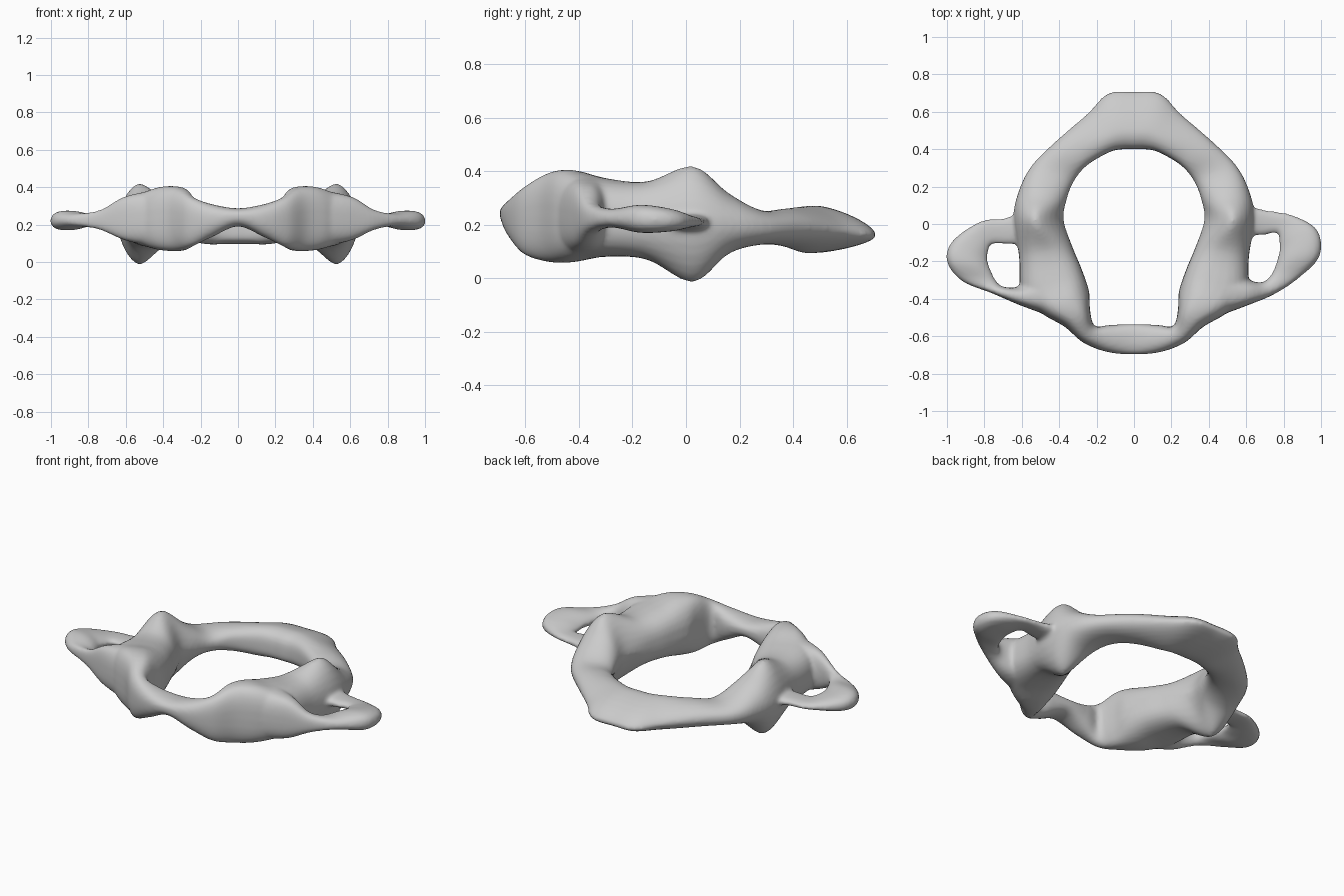
import bpy, bmesh, math
from mathutils import Vector

# Each station: inner x,y, outer x,y, bottom z, edge z, top z,
# crest position (0 inner .. 1 outer), section shape (below 1 boxy, above 1 wedge)
RING = [
    (0, -.535, 0, -.697, .19, .245, .287, .5, .85),
    (.13, -.54, .14, -.685, .135, .235, .308, .5, .85),
    (.21, -.545, .27, -.635, .085, .23, .345, .5, .8),
    (.235, -.46, .37, -.55, .06, .23, .395, .5, .75),
    (.24, -.36, .49, -.48, .06, .22, .405, .55, .75),
    (.28, -.24, .60, -.38, .08, .22, .375, .5, .75),
    (.33, -.12, .615, -.17, .07, .21, .362, .5, .85),
    (.375, .02, .645, .03, -.015, .21, .42, .56, 1.25),
    (.36, .13, .615, .18, .09, .20, .32, .5, 1.0),
    (.32, .23, .545, .315, .125, .19, .255, .5, .9),
    (.25, .315, .41, .45, .12, .19, .26, .4, .95),
    (.13, .385, .25, .59, .095, .175, .27, .3, 1.15),
    (.06, .40, .14, .70, .095, .16, .272, .27, 1.2),
    (0, .40, 0, .71, .095, .16, .272, .27, 1.2),
]
# Side loops around the small openings (the two sides differ slightly)
RIGHT_LOOP = [
    (.52, -.06, .52, .12, .16, .21, .26, .5, .85),
    (.68, -.06, .70, .075, .185, .21, .235, .5, .85),
    (.765, -.05, .84, .05, .19, .21, .235, .5, .85),
    (.775, -.11, .978, -.03, .175, .215, .26, .6, .85),
    (.77, -.17, .993, -.17, .17, .22, .275, .6, .85),
    (.74, -.26, .88, -.29, .19, .22, .26, .5, .85),
    (.69, -.31, .75, -.375, .17, .22, .28, .5, .8),
    (.615, -.30, .62, -.43, .12, .22, .345, .55, .75),
    (.50, -.25, .50, -.475, .09, .22, .375, .55, .75),
]
LEFT_LOOP = [
    (.52, -.10, .52, .10, .16, .21, .26, .5, .85),
    (.65, -.11, .68, .035, .185, .21, .235, .5, .85),
    (.76, -.11, .82, .015, .19, .21, .235, .5, .85),
    (.78, -.17, .97, -.09, .175, .215, .26, .6, .85),
    (.775, -.22, 1.0, -.20, .17, .22, .275, .6, .85),
    (.74, -.30, .92, -.305, .19, .22, .26, .5, .85),
    (.70, -.335, .76, -.37, .17, .22, .28, .5, .8),
    (.615, -.335, .62, -.43, .12, .22, .345, .55, .75),
    (.50, -.28, .50, -.475, .09, .22, .375, .55, .75),
]


def mirror(s):
    return (-s[0], s[1], -s[2]) + tuple(s[3:])


def refine(stations, closed, steps=6):
    """Catmull-Rom interpolation between stations."""
    n = len(stations)
    get = (lambda i: stations[i % n]) if closed else (lambda i: stations[max(0, min(n - 1, i))])
    out = []
    for i in range(n if closed else n - 1):
        a, b, c, d = (get(i + k) for k in (-1, 0, 1, 2))
        for j in range(steps):
            t = j / steps
            out.append([.5 * (2 * q + (r - p) * t + (2 * p - 5 * q + 4 * r - s) * t * t
                              + (3 * q - p - 3 * r + s) * t ** 3)
                        for p, q, r, s in zip(a, b, c, d)])
    if not closed:
        out.append(list(stations[-1]))
    return out


def sweep(bm, stations, closed, sides=28):
    """Skin rounded cross-sections along the stations."""
    loops = []
    for ix, iy, ox, oy, lo, mid, hi, crest, power in refine(stations, closed):
        inner, outer = Vector((ix, iy)), Vector((ox, oy))
        skew = math.log(crest) / math.log(.5)
        loop = []
        for k in range(sides):
            a = 2 * math.pi * k / sides
            u, v = (math.copysign(abs(f) ** power, f) for f in (math.cos(a), math.sin(a)))
            p = inner.lerp(outer, ((u + 1) / 2) ** skew)
            z = mid + v * ((hi - mid) if v > 0 else (mid - lo))
            loop.append(bm.verts.new((p.x, p.y, z)))
        loops.append(loop)
    n = len(loops)
    for i in range(n if closed else n - 1):
        A, B = loops[i], loops[(i + 1) % n]
        for k in range(sides):
            m = (k + 1) % sides
            bm.faces.new((A[k], A[m], B[m], B[k]))
    if not closed:
        bm.faces.new(loops[0])
        bm.faces.new(loops[-1][::-1])


bm = bmesh.new()
# Main ring: right half, then its mirror image back to the front
sweep(bm, RING + [mirror(s) for s in RING[-2:0:-1]], True)
# Side loops
sweep(bm, RIGHT_LOOP, False)
sweep(bm, [mirror(s) for s in LEFT_LOOP], False)
bmesh.ops.recalc_face_normals(bm, faces=bm.faces)

mesh = bpy.data.meshes.new("neck_bone")
bm.to_mesh(mesh)
bm.free()
bone = bpy.data.objects.new("neck_bone", mesh)
bpy.context.collection.objects.link(bone)

# Fuse the parts into one organic skin
remesh = bone.modifiers.new("fuse", 'REMESH')
remesh.mode = 'VOXEL'
remesh.voxel_size = .011
remesh.use_smooth_shade = True
smooth = bone.modifiers.new("soften", 'SMOOTH')
smooth.factor = .5
smooth.iterations = 6
